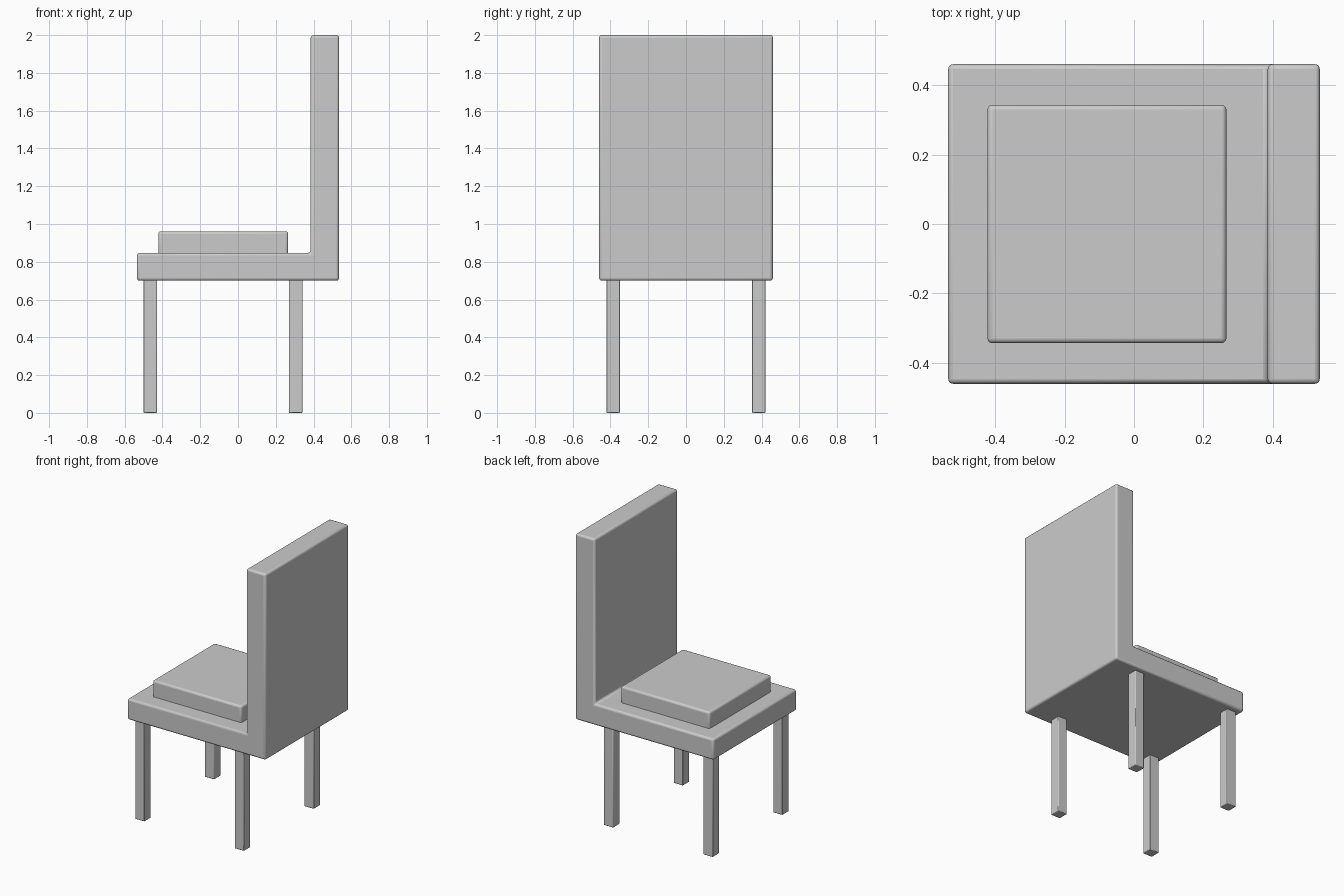
import bpy
import bmesh

if "Cube" in bpy.data.objects:
    bpy.data.objects.remove(bpy.data.objects["Cube"])


def prism(name, profile, y0, y1, bevel, segments=3):
    """Extrude an XZ profile along y and round its edges."""
    bm = bmesh.new()
    face = bm.faces.new([bm.verts.new((x, y0, z)) for x, z in profile])
    ext = bmesh.ops.extrude_face_region(bm, geom=[face])
    verts = [g for g in ext["geom"] if isinstance(g, bmesh.types.BMVert)]
    bmesh.ops.translate(bm, verts=verts, vec=(0, y1 - y0, 0))
    bmesh.ops.recalc_face_normals(bm, faces=bm.faces)
    mesh = bpy.data.meshes.new(name)
    bm.to_mesh(mesh)
    bm.free()
    obj = bpy.data.objects.new(name, mesh)
    bpy.context.collection.objects.link(obj)
    mod = obj.modifiers.new("rounded_edges", "BEVEL")
    mod.width = bevel
    mod.segments = segments
    bpy.ops.object.select_all(action="DESELECT")
    obj.select_set(True)
    bpy.context.view_layer.objects.active = obj
    bpy.ops.object.shade_smooth_by_angle()
    return obj


def box(name, x0, x1, y0, y1, z0, z1, bevel, segments=3):
    return prism(name, [(x0, z0), (x1, z0), (x1, z1), (x0, z1)], y0, y1, bevel, segments)


# Seat and backrest as one L-shaped body
prism("seat_and_back",
      [(-0.535, 0.70), (0.535, 0.70), (0.535, 2.0),
       (0.385, 2.0), (0.385, 0.847), (-0.535, 0.847)],
      -0.46, 0.46, 0.014)

# Cushion
box("cushion", -0.422, 0.266, -0.343, 0.343, 0.83, 0.961, 0.014)

# Four square legs, tops set into the seat
for x_name, x in (("front", -0.465), ("rear", 0.305)):
    for y_name, y in (("right", -0.385), ("left", 0.385)):
        box(f"{x_name}_{y_name}_leg", x - 0.036, x + 0.036,
            y - 0.036, y + 0.036, 0.0, 0.715, 0.004, 2)
